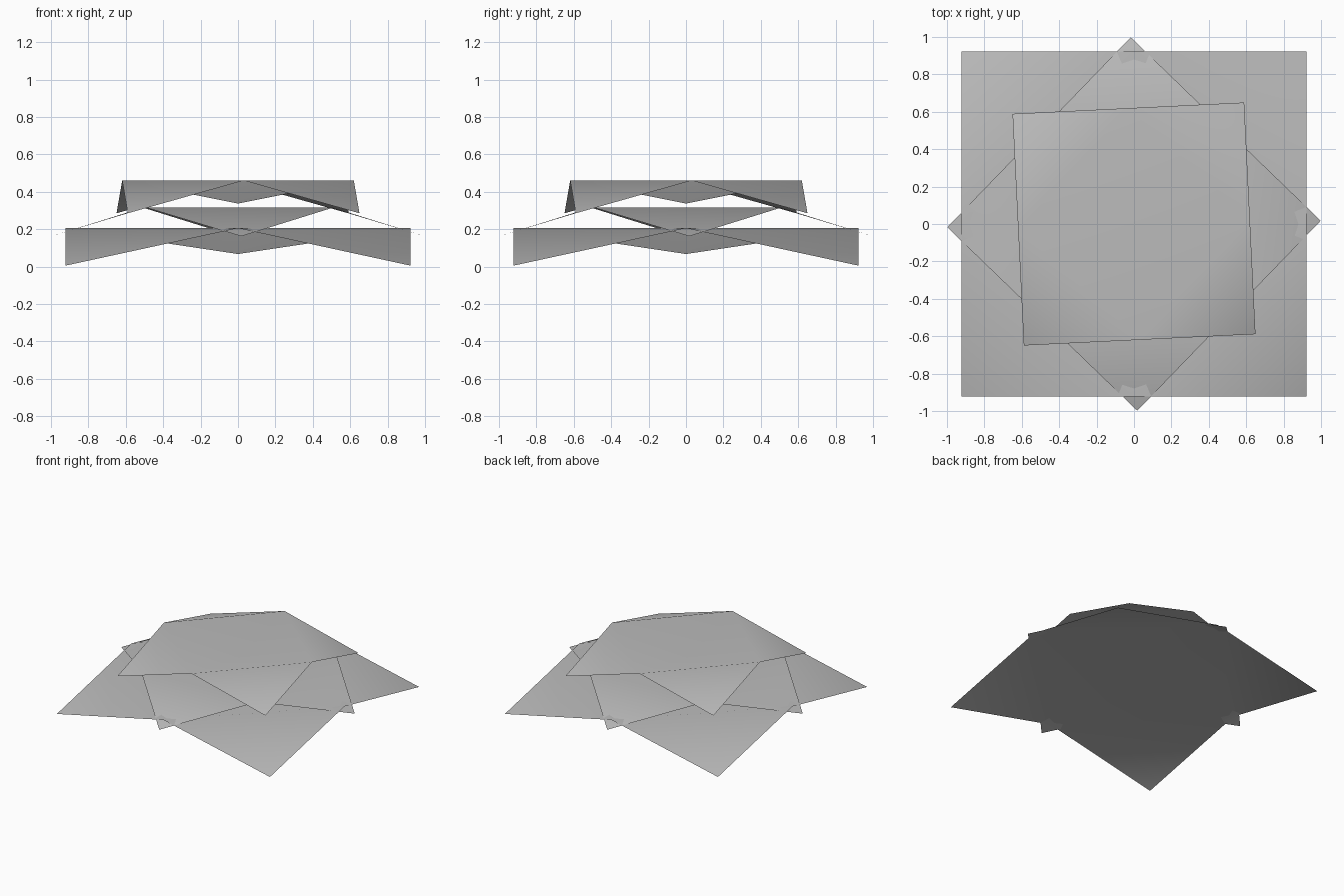
import bpy
import bmesh
from math import radians
from mathutils import Matrix

if "Cube" in bpy.data.objects:
    bpy.data.objects.remove(bpy.data.objects["Cube"], do_unlink=True)

# One plain grey for every sheet
grey = bpy.data.materials.new("light_grey")
grey.use_nodes = True
colour = (0.5, 0.5, 0.5, 1)
grey.diffuse_color = colour
grey.node_tree.nodes["Principled BSDF"].inputs["Base Color"].default_value = colour


def folded_sheet(name, half, angle, z_corner, z_middle, z_centre):
    """Square sheet with drooping corners and a dished centre."""
    bm = bmesh.new()
    bmesh.ops.create_grid(bm, x_segments=2, y_segments=2, size=half)
    middles = []
    for v in bm.verts:
        on_rim = (abs(v.co.x) > half / 2) + (abs(v.co.y) > half / 2)
        v.co.z = (z_centre, z_middle, z_corner)[on_rim]
        if on_rim == 1:
            middles.append(v)
    # Fold each quarter between the middles of neighbouring sides
    for face in list(bm.faces):
        a, b = [v for v in face.verts if v in middles]
        bmesh.utils.face_split(face, a, b)
    for face in bm.faces:
        face.smooth = True
    bm.transform(Matrix.Rotation(radians(angle), 4, "Z"))
    bm.normal_update()
    mesh = bpy.data.meshes.new(name)
    bm.to_mesh(mesh)
    bm.free()
    mesh.materials.append(grey)
    obj = bpy.data.objects.new(name, mesh)
    bpy.context.collection.objects.link(obj)


# Stack of three sheets, each turned against the one below
folded_sheet("bottom_sheet", 0.922, 0, 0.005, 0.205, 0.067)
folded_sheet("middle_sheet", 0.706, 46, 0.162, 0.315, 0.209)
folded_sheet("top_sheet", 0.62, 2.8, 0.285, 0.46, 0.337)
